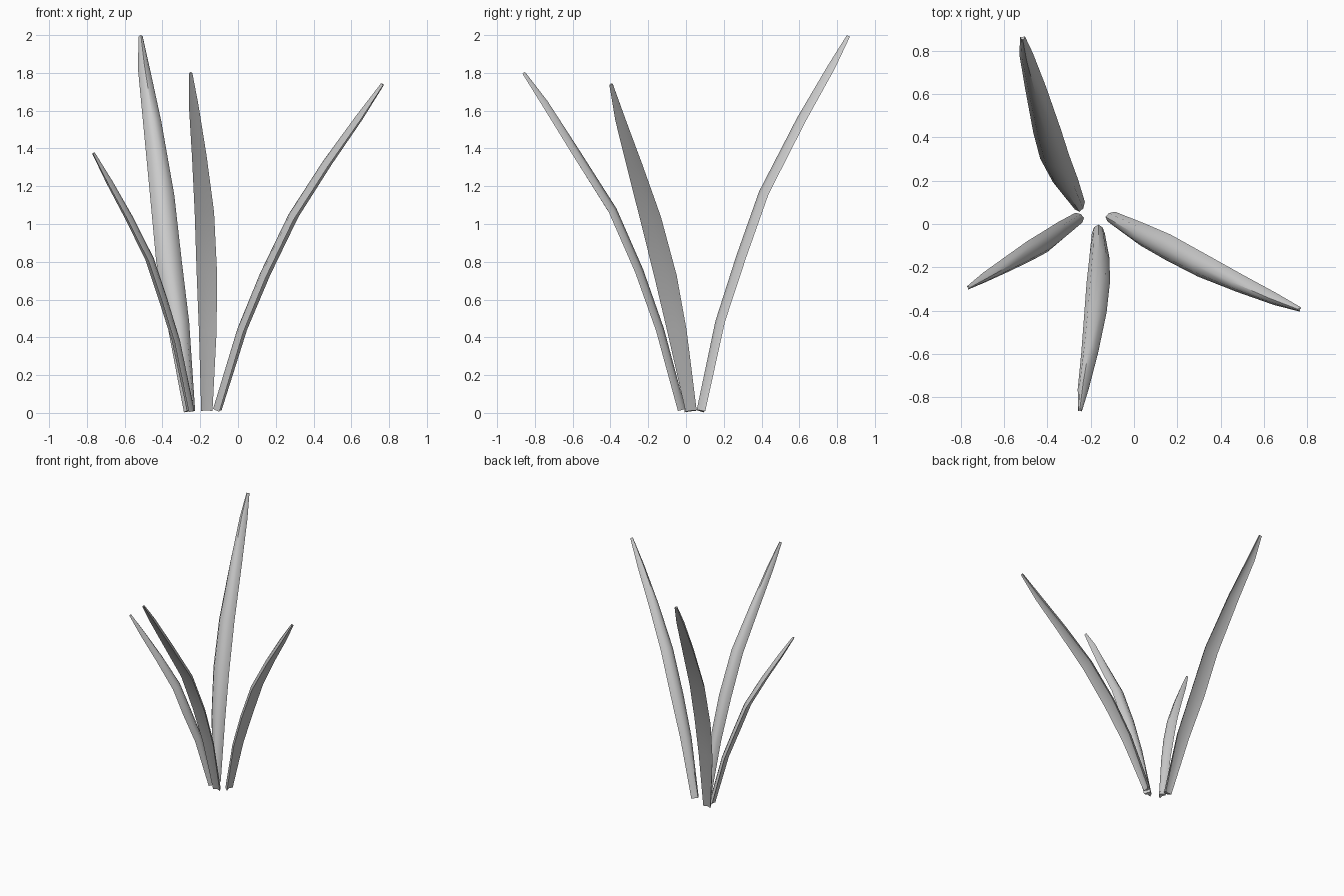
import bpy, bmesh, math
from mathutils import Vector

if "Cube" in bpy.data.objects:
    bpy.data.objects.remove(bpy.data.objects["Cube"])

# Shared profiles along a blade, base to tip
WIDTH = (0.030, 0.052, 0.060, 0.057, 0.043, 0.028, 0.010)
THICK = (0.023, 0.024, 0.025, 0.025, 0.024, 0.020, 0.009)
# Cross-section: arched top, drooping edges, shallow groove underneath
SECTION = ((1, -.8), (.65, .45), (0, 1), (-.65, .45), (-1, -.8), (0, -.35))


def blade(name, path, side, wide=1.0, thick=1.0):
    """Arched section swept along a bent path."""
    pts = [Vector(p) for p in path]
    bm = bmesh.new()
    rings = []
    last = len(pts) - 1
    for i, p in enumerate(pts):
        tan = (pts[min(i + 1, last)] - pts[max(i - 1, 0)]).normalized()
        s = Vector(side)
        s = (s - tan * s.dot(tan)).normalized()
        n = tan.cross(s)
        if n.z < 0:
            n.negate()
        w = WIDTH[i] * (wide if i else 1.0)
        t = THICK[i] * thick
        ring = []
        for u, h in SECTION:
            v = p + s * (w * u) + n * (t * h)
            v.z = max(v.z, 0.0)
            ring.append(bm.verts.new(v))
        rings.append(ring)
    count = len(SECTION)
    for a, b in zip(rings, rings[1:]):
        for k in range(count):
            j = (k + 1) % count
            bm.faces.new((a[k], a[j], b[j], b[k]))
    bm.faces.new(rings[0][::-1])
    bm.faces.new(rings[-1])
    bmesh.ops.recalc_face_normals(bm, faces=bm.faces)
    mesh = bpy.data.meshes.new(name)
    bm.to_mesh(mesh)
    bm.free()
    ob = bpy.data.objects.new(name, mesh)
    bpy.context.collection.objects.link(ob)
    bpy.ops.object.select_all(action='DESELECT')
    ob.select_set(True)
    bpy.context.view_layer.objects.active = ob
    bpy.ops.object.shade_smooth_by_angle(angle=math.radians(50))


# Tall blade leaning back
blade("back_blade", [(-.255, .08, .01), (-.315, .18, .48), (-.365, .29, .82),
                     (-.40, .41, 1.16), (-.453, .61, 1.55), (-.497, .77, 1.83),
                     (-.515, .86, 1.995)], (1, .08, 0), 1.13, 1.05)

# Short blade leaning left
blade("left_blade", [(-.25, .025, .01), (-.327, -.03, .38), (-.395, -.08, .60),
                     (-.465, -.12, .81), (-.575, -.185, 1.03), (-.68, -.245, 1.22),
                     (-.765, -.295, 1.375)], (-.15, 1, 0), 0.82, 0.85)

# Blade leaning forward
blade("front_blade", [(-.165, -.025, .015), (-.16, -.14, .44), (-.165, -.25, .75),
                      (-.178, -.39, 1.07), (-.205, -.58, 1.37), (-.235, -.75, 1.64),
                      (-.25, -.86, 1.80)], (1, 0, 0), 0.9)

# Blade leaning right
blade("right_blade", [(-.11, .03, .015), (.02, -.045, .44), (.14, -.105, .73),
                      (.29, -.185, 1.04), (.47, -.27, 1.32), (.64, -.345, 1.56),
                      (.765, -.395, 1.74)], (.15, 1, 0))
